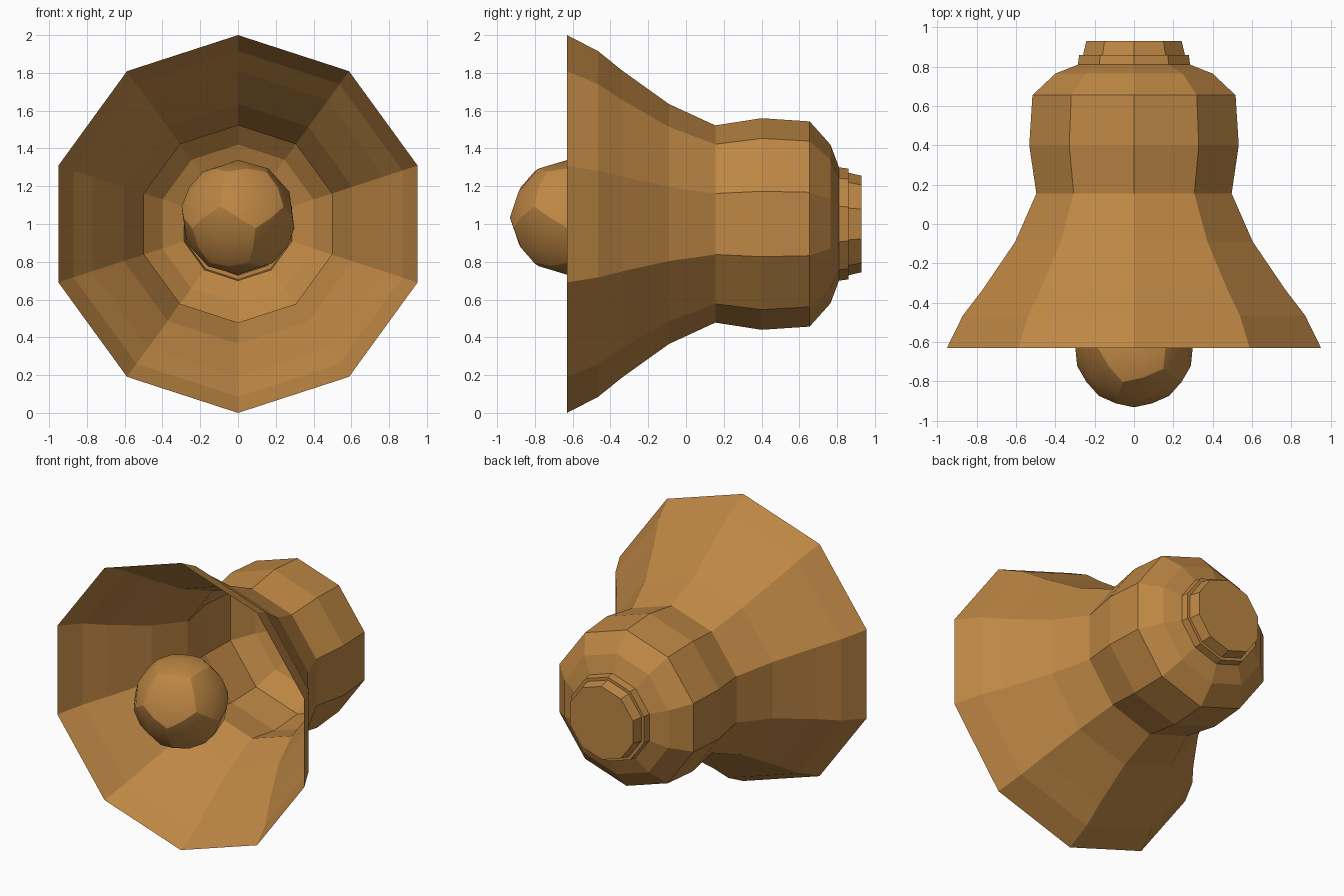
import bpy, bmesh, math
from mathutils import Vector

if "Cube" in bpy.data.objects:
    bpy.data.objects.remove(bpy.data.objects["Cube"])

bronze = bpy.data.materials.new("bronze")
bronze.diffuse_color = (0.515, 0.242, 0.058, 1)
bronze.use_nodes = True
bronze.node_tree.nodes["Principled BSDF"].inputs["Base Color"].default_value = bronze.diffuse_color


def finish(name, bm):
    mesh = bpy.data.meshes.new(name)
    bm.to_mesh(mesh)
    bm.free()
    mesh.materials.append(bronze)
    ob = bpy.data.objects.new(name, mesh)
    bpy.context.collection.objects.link(ob)
    return ob


# Bell shell: ten-sided lathe around the y axis, open at the mouth
SIDES = 10
PROFILE = [(-0.63, 1.0), (-0.465, 0.915), (-0.335, 0.81), (-0.09, 0.635),
           (0.155, 0.522), (0.40, 0.56), (0.655, 0.543), (0.765, 0.42),
           (0.81, 0.30), (0.86, 0.293), (0.86, 0.272), (0.93, 0.255)]
bm = bmesh.new()
rings = []
for y, r in PROFILE:
    rings.append([bm.verts.new((r * math.sin(math.tau * i / SIDES), y,
                                1 + r * math.cos(math.tau * i / SIDES)))
                  for i in range(SIDES)])
for a, b in zip(rings, rings[1:]):
    for i in range(SIDES):
        j = (i + 1) % SIDES
        bm.faces.new((a[i], b[i], b[j], a[j]))
bm.faces.new(rings[-1])
bmesh.ops.recalc_face_normals(bm, faces=bm.faces)
# Make sure the walls face away from the axis
wall = bm.faces[:][0]
if wall.normal.dot(wall.calc_center_median() - Vector((0, 0, 1))) < 0:
    bmesh.ops.reverse_faces(bm, faces=bm.faces[:])
finish("bell_shell", bm)

# Clapper ball: rounded dodecahedron with twelve smooth pentagon patches
R, CENTRE = 0.304, Vector((0, -0.628, 1.035))
tilt = math.atan(0.5)
hubs = [Vector((0, 0, 1)), Vector((0, 0, -1))]
for k in range(10):
    az, el = math.tau * k / 10, tilt if k % 2 == 0 else -tilt
    hubs.append(Vector((math.cos(az) * math.cos(el),
                        math.sin(az) * math.cos(el), math.sin(el))))
near = lambda p, q: p.dot(q) > 0.4
points = list(hubs)
for i in range(12):
    for j in range(i):
        if near(hubs[i], hubs[j]):
            points.append((hubs[i] + hubs[j]).normalized())
            for k in range(j):
                if near(hubs[i], hubs[k]) and near(hubs[j], hubs[k]):
                    points.append((hubs[i] + hubs[j] + hubs[k]).normalized())
bm = bmesh.new()
for p in points:
    bm.verts.new(p * R + CENTRE)
bmesh.ops.convex_hull(bm, input=bm.verts[:])
bmesh.ops.recalc_face_normals(bm, faces=bm.faces)


def is_hub(v):
    d = (v.co - CENTRE).normalized()
    return any(d.dot(h) > 0.999 for h in hubs)


for f in bm.faces:
    f.smooth = True
for e in bm.edges:
    e.smooth = any(is_hub(v) for v in e.verts)  # sharp patch borders
finish("clapper_ball", bm)
